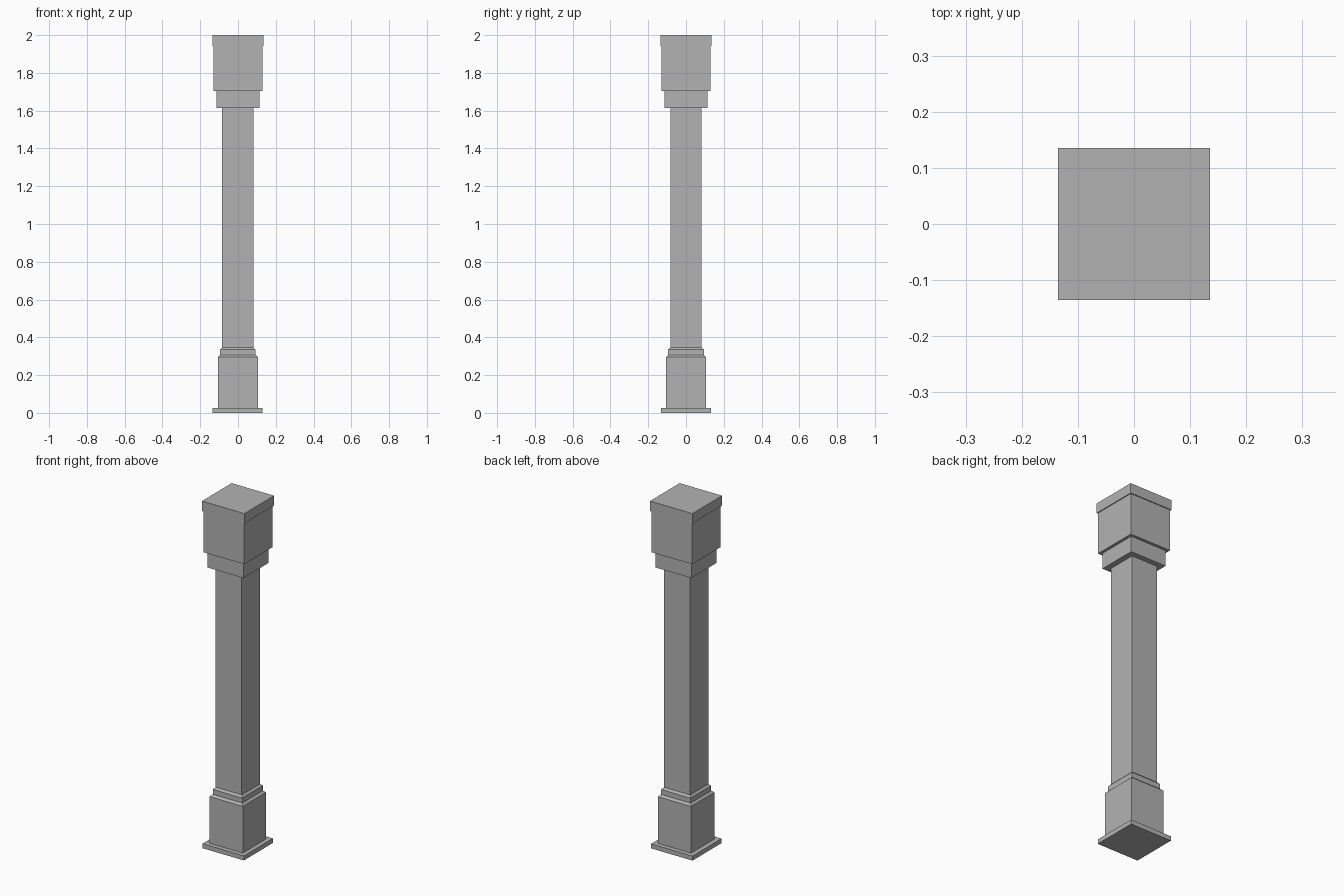
import bpy
import bmesh

cube = bpy.data.objects.get("Cube")
if cube:
    bpy.data.objects.remove(cube, do_unlink=True)

stone = bpy.data.materials.new("grey_stone")
stone.use_nodes = True
stone.diffuse_color = (0.45, 0.45, 0.45, 1)
stone.node_tree.nodes["Principled BSDF"].inputs["Base Color"].default_value = stone.diffuse_color


def square_block(name, profile, shift=0.0):
    """Closed square block through (half width, height) rings."""
    bm = bmesh.new()
    rings = [[bm.verts.new((sx * w + shift, sy * w, z))
              for sx, sy in ((-1, -1), (1, -1), (1, 1), (-1, 1))]
             for w, z in profile]
    for low, high in zip(rings, rings[1:]):
        for i in range(4):
            j = (i + 1) % 4
            bm.faces.new((low[i], low[j], high[j], high[i]))
    bm.faces.new(rings[0][::-1])
    bm.faces.new(rings[-1])
    mesh = bpy.data.meshes.new(name)
    bm.to_mesh(mesh)
    bm.free()
    mesh.materials.append(stone)
    obj = bpy.data.objects.new(name, mesh)
    bpy.context.collection.objects.link(obj)


# Foot of the column
square_block("plinth", [(0.132, 0), (0.132, 0.026)], -0.002)
square_block("base_block", [(0.106, 0.026), (0.106, 0.295), (0.094, 0.306)], -0.001)
square_block("base_step", [(0.094, 0.306), (0.094, 0.335), (0.083, 0.346)], -0.001)

# Shaft
square_block("shaft", [(0.083, 0.346), (0.083, 1.615)], -0.001)

# Head of the column
square_block("neck", [(0.114, 1.615), (0.114, 1.705)])
square_block("capital_block", [(0.130, 1.705), (0.130, 1.943)])
square_block("top_slab", [(0.135, 1.943), (0.135, 2.0)])
